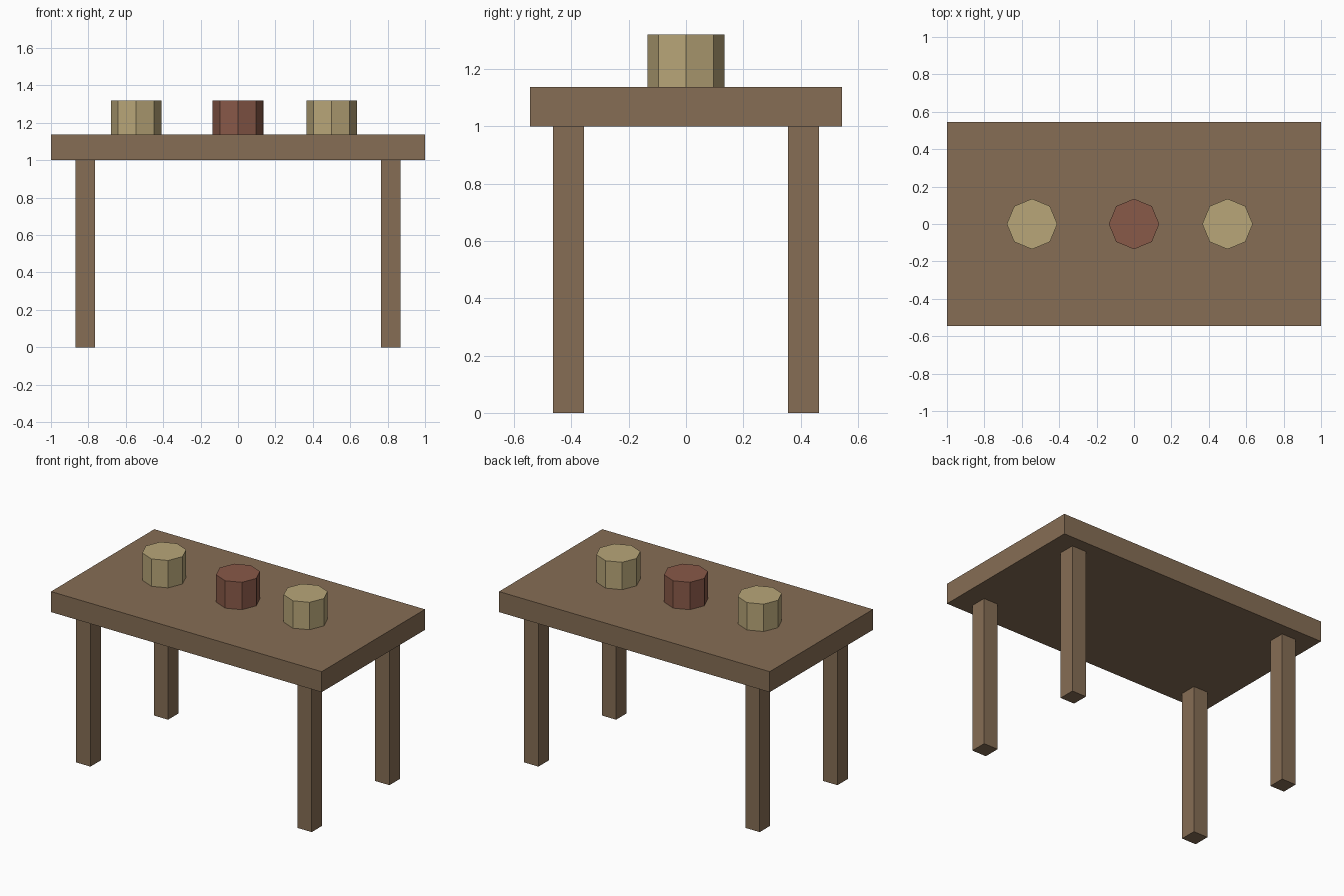
import bpy

if "Cube" in bpy.data.objects:
    bpy.data.objects.remove(bpy.data.objects["Cube"])


def material(name, rgb):
    m = bpy.data.materials.new(name)
    m.diffuse_color = (*rgb, 1)
    m.use_nodes = True
    m.node_tree.nodes["Principled BSDF"].inputs["Base Color"].default_value = m.diffuse_color
    return m


wood = material("wood", (0.24, 0.155, 0.09))
cream = material("cream", (0.48, 0.38, 0.19))
red = material("red_clay", (0.25, 0.10, 0.065))


def box(name, center, size, mat):
    bpy.ops.mesh.primitive_cube_add(size=1, location=center)
    ob = bpy.context.object
    ob.name = name
    ob.scale = size
    bpy.ops.object.transform_apply(location=False, rotation=False, scale=True)
    ob.data.materials.append(mat)


def cup(name, x, mat):
    bpy.ops.mesh.primitive_cylinder_add(
        vertices=8, radius=0.135, depth=0.183, location=(x, 0, 1.2285))
    ob = bpy.context.object
    ob.name = name
    ob.data.materials.append(mat)


# Table top
box("table_top", (0, 0, 1.0685), (2, 1.09, 0.137), wood)

# Four legs
for side, x in (("left", -0.8175), ("right", 0.8175)):
    for end, y in (("front", -0.41), ("back", 0.41)):
        box(f"{end}_{side}_leg", (x, y, 0.5), (0.105, 0.109, 1.0), wood)

# Octagonal cups on the table
cup("left_cup", -0.545, cream)
cup("middle_cup", 0, red)
cup("right_cup", 0.5, cream)
